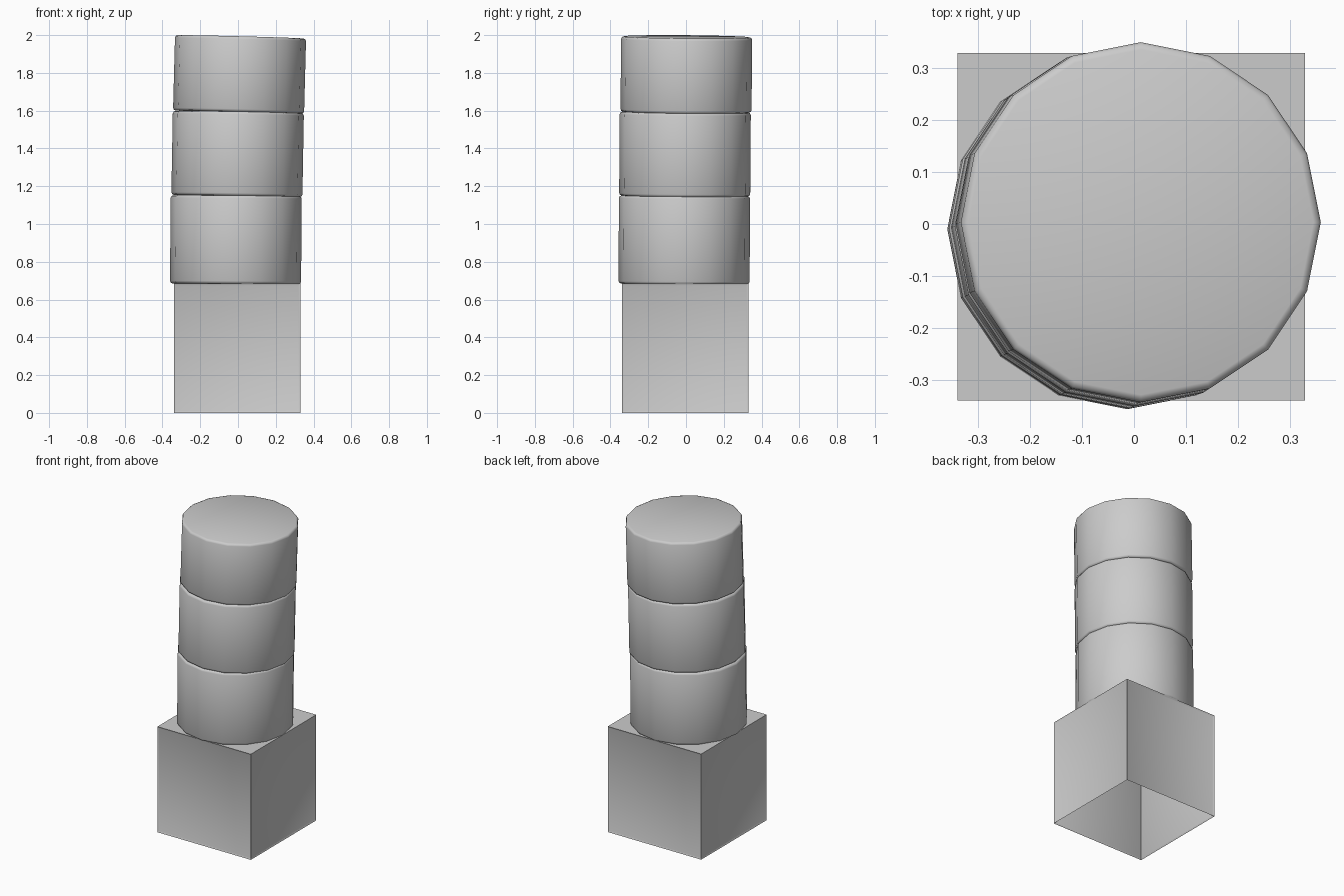
import bpy, bmesh, math
from mathutils import Matrix, Vector

if "Cube" in bpy.data.objects:
    bpy.data.objects.remove(bpy.data.objects["Cube"])


def make_object(name, bm, angle):
    mesh = bpy.data.meshes.new(name)
    bm.to_mesh(mesh)
    bm.free()
    ob = bpy.data.objects.new(name, mesh)
    bpy.context.collection.objects.link(ob)
    bpy.ops.object.select_all(action='DESELECT')
    ob.select_set(True)
    bpy.context.view_layer.objects.active = ob
    bpy.ops.object.shade_smooth_by_angle(angle=math.radians(angle))
    return ob


# Plinth: open-bottomed box with slightly recessed side panels
W, H = 0.67, 0.685
bm = bmesh.new()
bmesh.ops.create_cube(bm, size=1)
bmesh.ops.scale(bm, vec=(W, W, H), verts=bm.verts)
bmesh.ops.translate(bm, vec=(-0.005, -0.005, H / 2), verts=bm.verts)
bm.normal_update()
bmesh.ops.delete(bm, geom=[f for f in bm.faces if f.normal.z < -0.5], context='FACES')
sides = [f for f in bm.faces if abs(f.normal.z) < 0.5]
bmesh.ops.inset_individual(bm, faces=sides, thickness=0.015, depth=-0.005)
make_object("plinth", bm, 30)


# Column drums: 16-sided, chamfered ends, each leaning a little more
def drum(name, base, height, lean_x, lean_y, radius=0.347, sides=16, bevel=0.014):
    bm = bmesh.new()
    bmesh.ops.create_cone(bm, cap_ends=True, segments=sides, radius1=radius,
                          radius2=radius, depth=height)
    rims = [e for e in bm.edges if abs(e.verts[0].co.z - e.verts[1].co.z) < 1e-5]
    turn = math.atan2(bm.verts[0].co.y, bm.verts[0].co.x) if bm.verts.ensure_lookup_table() is None else 0
    bmesh.ops.bevel(bm, geom=rims, offset=bevel, segments=2, profile=0.5, affect='EDGES')
    m = (Matrix.Translation(Vector(base))
         @ Matrix.Rotation(math.radians(lean_x), 4, 'Y')
         @ Matrix.Rotation(math.radians(-lean_y), 4, 'X')
         @ Matrix.Translation((0, 0, height / 2))
         @ Matrix.Rotation(-turn, 4, 'Z'))
    bmesh.ops.transform(bm, matrix=m, verts=bm.verts)
    make_object(name, bm, 50)


drum("lower_drum", (-0.013, -0.010, 0.683), 0.467, 0.4, 0.2)
drum("middle_drum", (-0.006, -0.007, 1.148), 0.445, 1.0, 0.4)
drum("upper_drum", (0.003, 0.000, 1.592), 0.399, 1.5, 0.5)
